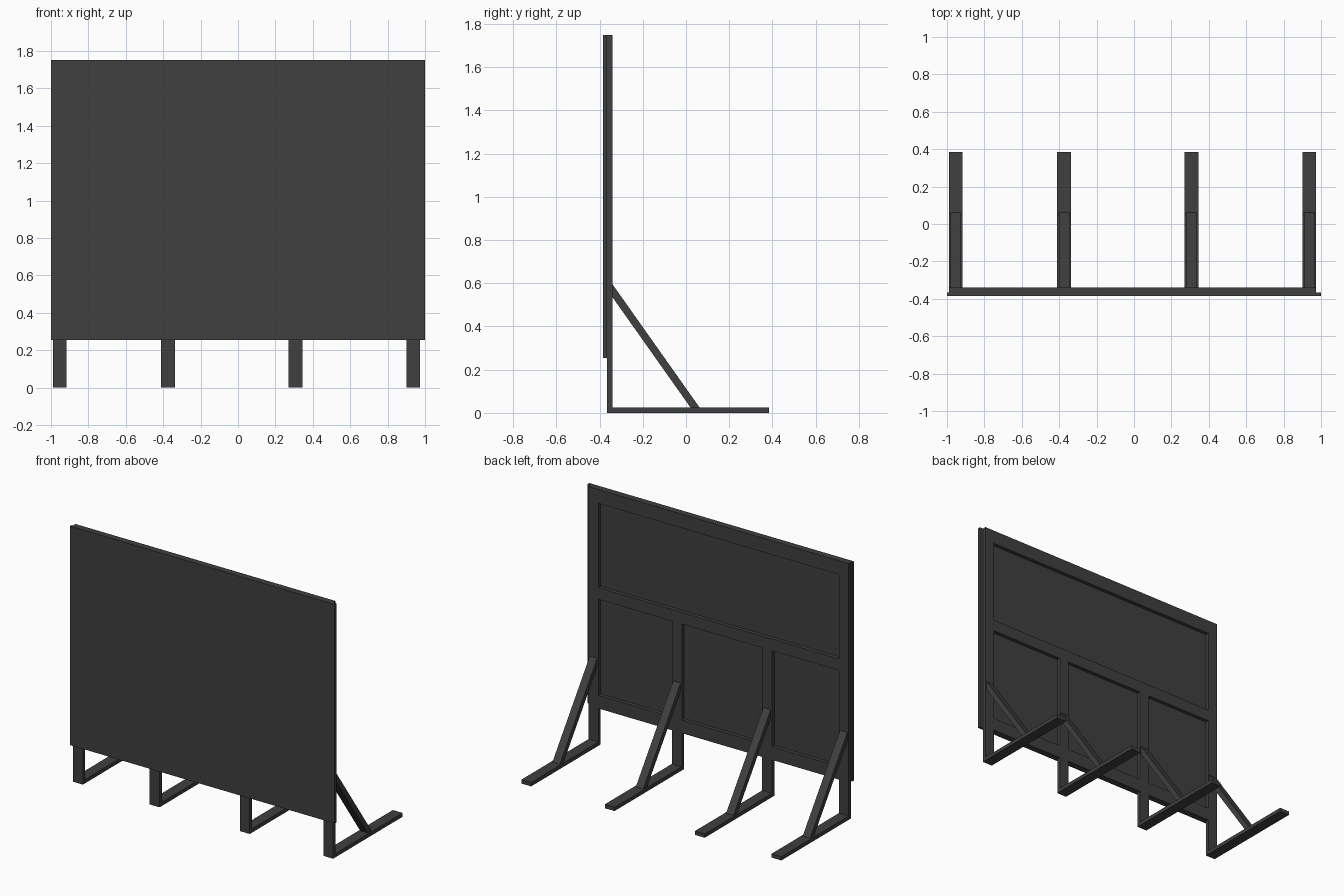
import bpy
import bmesh

cube = bpy.data.objects.get("Cube")
if cube:
    bpy.data.objects.remove(cube, do_unlink=True)

# One flat charcoal colour for everything
charcoal = bpy.data.materials.new("charcoal")
charcoal.use_nodes = True
colour = (0.05, 0.05, 0.05, 1)
charcoal.diffuse_color = colour
charcoal.node_tree.nodes["Principled BSDF"].inputs["Base Color"].default_value = colour


def prism(name, profile, x0, x1):
    """Extrude a (y, z) profile along x."""
    bm = bmesh.new()
    face = bm.faces.new([bm.verts.new((x0, y, z)) for y, z in profile])
    ext = bmesh.ops.extrude_face_region(bm, geom=[face])
    verts = [v for v in ext["geom"] if isinstance(v, bmesh.types.BMVert)]
    bmesh.ops.translate(bm, verts=verts, vec=(x1 - x0, 0, 0))
    bmesh.ops.recalc_face_normals(bm, faces=bm.faces)
    mesh = bpy.data.meshes.new(name)
    bm.to_mesh(mesh)
    bm.free()
    mesh.materials.append(charcoal)
    obj = bpy.data.objects.new(name, mesh)
    bpy.context.collection.objects.link(obj)
    return obj


def box(name, x0, x1, y0, y1, z0, z1):
    return prism(name, [(y0, z0), (y1, z0), (y1, z1), (y0, z1)], x0, x1)


FRONT, MID, BACK = -0.385, -0.365, -0.34   # panel front, panel back, frame back
BOTTOM, TOP = 0.255, 1.75
RAIL_LOW, RAIL_HIGH = 1.0, 1.08            # middle rail
WIDTH = 0.074
LEGS = [-0.99, -0.411, 0.27, 0.9]          # left edge of every leg

# Front panel
box("panel", -1, 1, FRONT, MID, BOTTOM, TOP)

# Rails between the two outer stiles
inner0, inner1 = LEGS[0] + WIDTH, LEGS[-1]
for name, z0, z1 in (("top_rail", TOP - 0.095, TOP),
                     ("middle_rail", RAIL_LOW, RAIL_HIGH)):
    box(name, inner0, inner1, MID, BACK, z0, z1)

# Bottom rail pieces between neighbouring legs
for i in range(len(LEGS) - 1):
    box(f"bottom_rail_{i + 1}", LEGS[i] + WIDTH, LEGS[i + 1],
        MID, BACK, BOTTOM, BOTTOM + 0.09)

# Legs, feet and diagonal braces
FOOT = 0.026
for i, x in enumerate(LEGS):
    outer = i in (0, len(LEGS) - 1)
    box(f"leg_{i + 1}", x, x + WIDTH, MID, BACK, 0, TOP if outer else RAIL_LOW)
    box(f"foot_{i + 1}", x, x + WIDTH, BACK, 0.385, 0, FOOT)
    prism(f"brace_{i + 1}",
          [(BACK, 0.595), (BACK, 0.535), (0.02, FOOT), (0.062, FOOT)],
          x + 0.009, x + WIDTH - 0.009)
